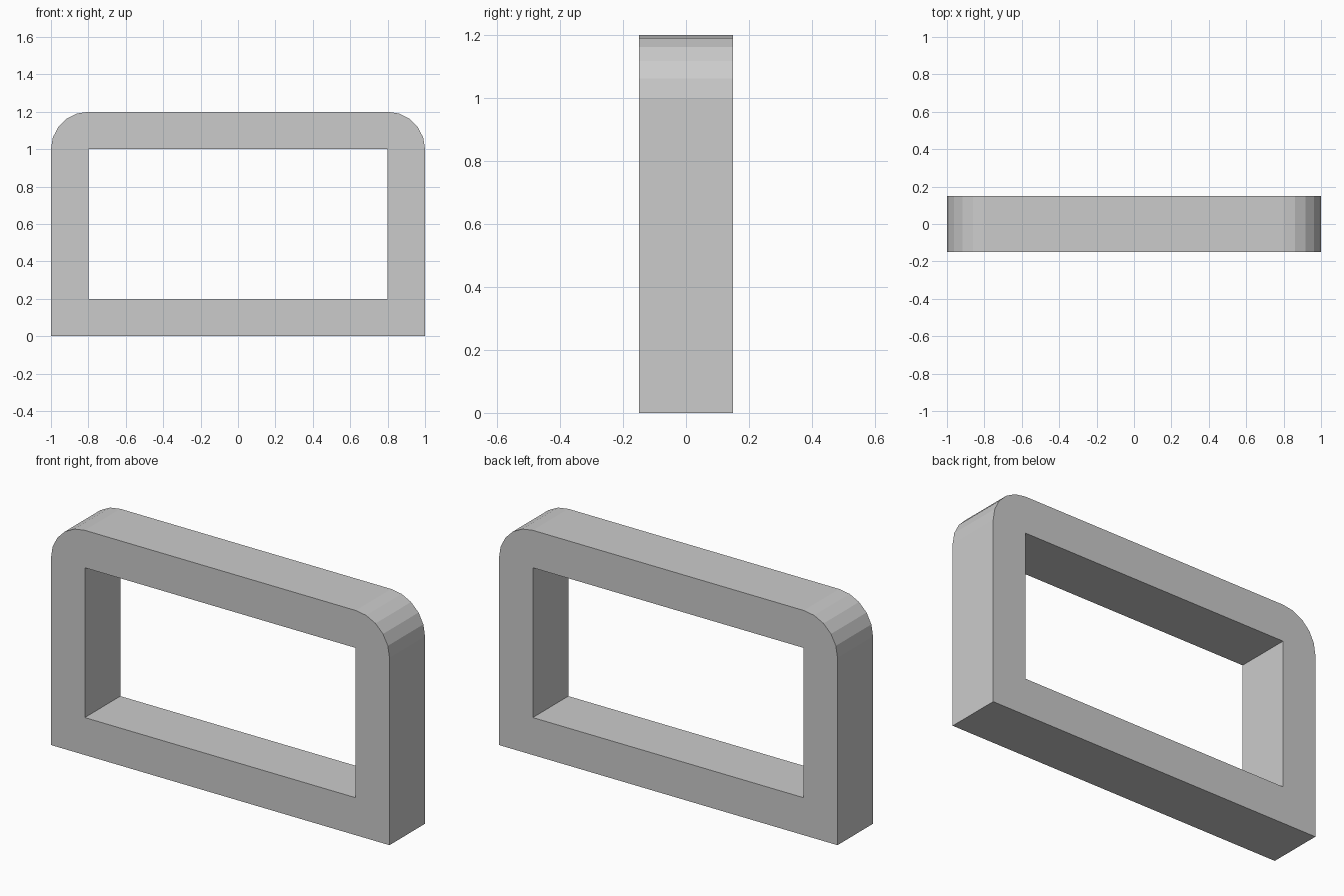
import bpy
import bmesh
from math import cos, sin, pi

if "Cube" in bpy.data.objects:
    bpy.data.objects.remove(bpy.data.objects["Cube"])

HALF_WIDTH, HEIGHT, DEPTH = 1.0, 1.2, 0.3
BORDER, CORNER_STEPS = 0.2, 5

grey = bpy.data.materials.new("plain grey")
grey.use_nodes = True
grey.diffuse_color = (0.6, 0.6, 0.6, 1)
grey.node_tree.nodes["Principled BSDF"].inputs["Base Color"].default_value = grey.diffuse_color


def add_loop(bm, points):
    verts = [bm.verts.new((x, 0, z)) for x, z in points]
    return [bm.edges.new((a, b)) for a, b in zip(verts, verts[1:] + verts[:1])]


# Outer outline: square feet, rounded top corners
inner_x, inner_top = HALF_WIDTH - BORDER, HEIGHT - BORDER
angles = [i * pi / 2 / CORNER_STEPS for i in range(CORNER_STEPS + 1)]
right_half = [(HALF_WIDTH, 0)] + [
    (inner_x + BORDER * cos(a), inner_top + BORDER * sin(a)) for a in angles]
outer = right_half + [(-x, z) for x, z in reversed(right_half)]

# Rectangular opening
opening = [(inner_x, BORDER), (inner_x, inner_top),
           (-inner_x, inner_top), (-inner_x, BORDER)]

# Flat ring between the two outlines
bm = bmesh.new()
edges = add_loop(bm, outer) + add_loop(bm, opening)
bmesh.ops.triangle_fill(bm, use_beauty=True, use_dissolve=False,
                        edges=edges, normal=(0, -1, 0))
bmesh.ops.recalc_face_normals(bm, faces=bm.faces)
mesh = bpy.data.meshes.new("frame")
bm.to_mesh(mesh)
bm.free()
mesh.materials.append(grey)

frame = bpy.data.objects.new("frame", mesh)
bpy.context.collection.objects.link(frame)

# Thicken the ring evenly to front and back
solid = frame.modifiers.new("depth", 'SOLIDIFY')
solid.thickness = DEPTH
solid.offset = 0
